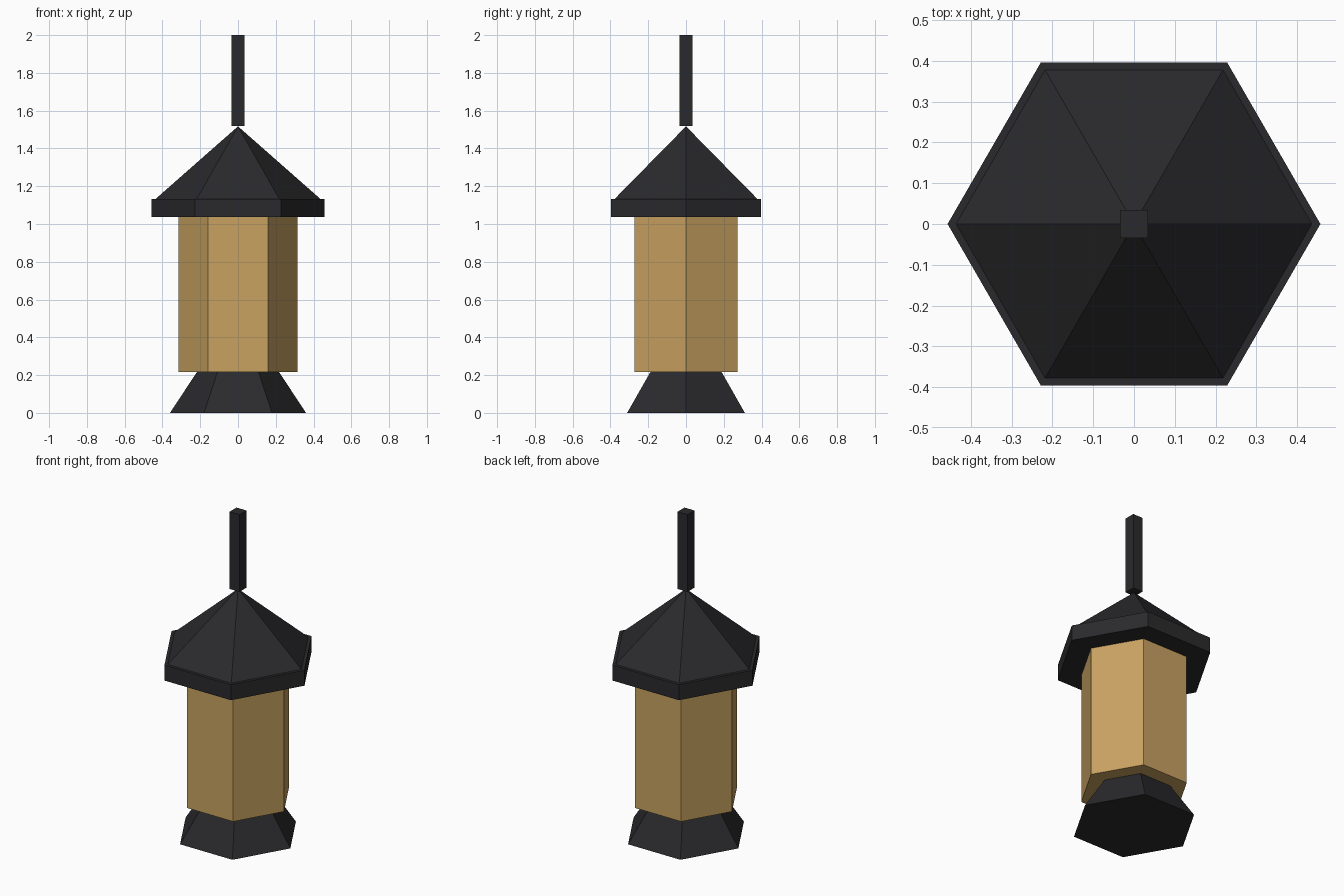
import bpy
import bmesh
from math import cos, sin, pi

if "Cube" in bpy.data.objects:
    bpy.data.objects.remove(bpy.data.objects["Cube"])


def material(name, rgb):
    m = bpy.data.materials.new(name)
    m.diffuse_color = (*rgb, 1.0)
    m.use_nodes = True
    m.node_tree.nodes["Principled BSDF"].inputs["Base Color"].default_value = m.diffuse_color
    return m


dark = material("dark_metal", (0.023, 0.023, 0.026))
amber = material("amber_panel", (0.58, 0.36, 0.12))


def prism(name, sides, r0, r1, z0, z1, mat, turn=0.0):
    """Closed flat-sided frustum; r1 = 0 gives a pointed pyramid."""
    bm = bmesh.new()

    def ring(r, z):
        angles = [turn + 2 * pi * i / sides for i in range(sides)]
        return [bm.verts.new((r * cos(a), r * sin(a), z)) for a in angles]

    low = ring(r0, z0)
    bm.faces.new(low[::-1])
    if r1 > 0:
        high = ring(r1, z1)
        bm.faces.new(high)
    else:
        tip = bm.verts.new((0, 0, z1))
    for i in range(sides):
        j = (i + 1) % sides
        if r1 > 0:
            bm.faces.new((low[i], low[j], high[j], high[i]))
        else:
            bm.faces.new((low[i], low[j], tip))
    bmesh.ops.recalc_face_normals(bm, faces=bm.faces)
    mesh = bpy.data.meshes.new(name)
    bm.to_mesh(mesh)
    bm.free()
    mesh.materials.append(mat)
    obj = bpy.data.objects.new(name, mesh)
    bpy.context.collection.objects.link(obj)
    return obj


# Flared foot, lantern body, eave band and pointed roof
prism("base", 6, 0.36, 0.217, 0.0, 0.217, dark)
prism("lantern_body", 6, 0.316, 0.316, 0.217, 1.037, amber)
prism("eave_band", 6, 0.457, 0.457, 1.037, 1.133, dark)
prism("roof", 6, 0.436, 0.0, 1.133, 1.517, dark)

# Square hanging rod
half = 0.034
prism("hanging_rod", 4, half * 2 ** 0.5, half * 2 ** 0.5, 1.52, 2.0, dark, turn=pi / 4)
